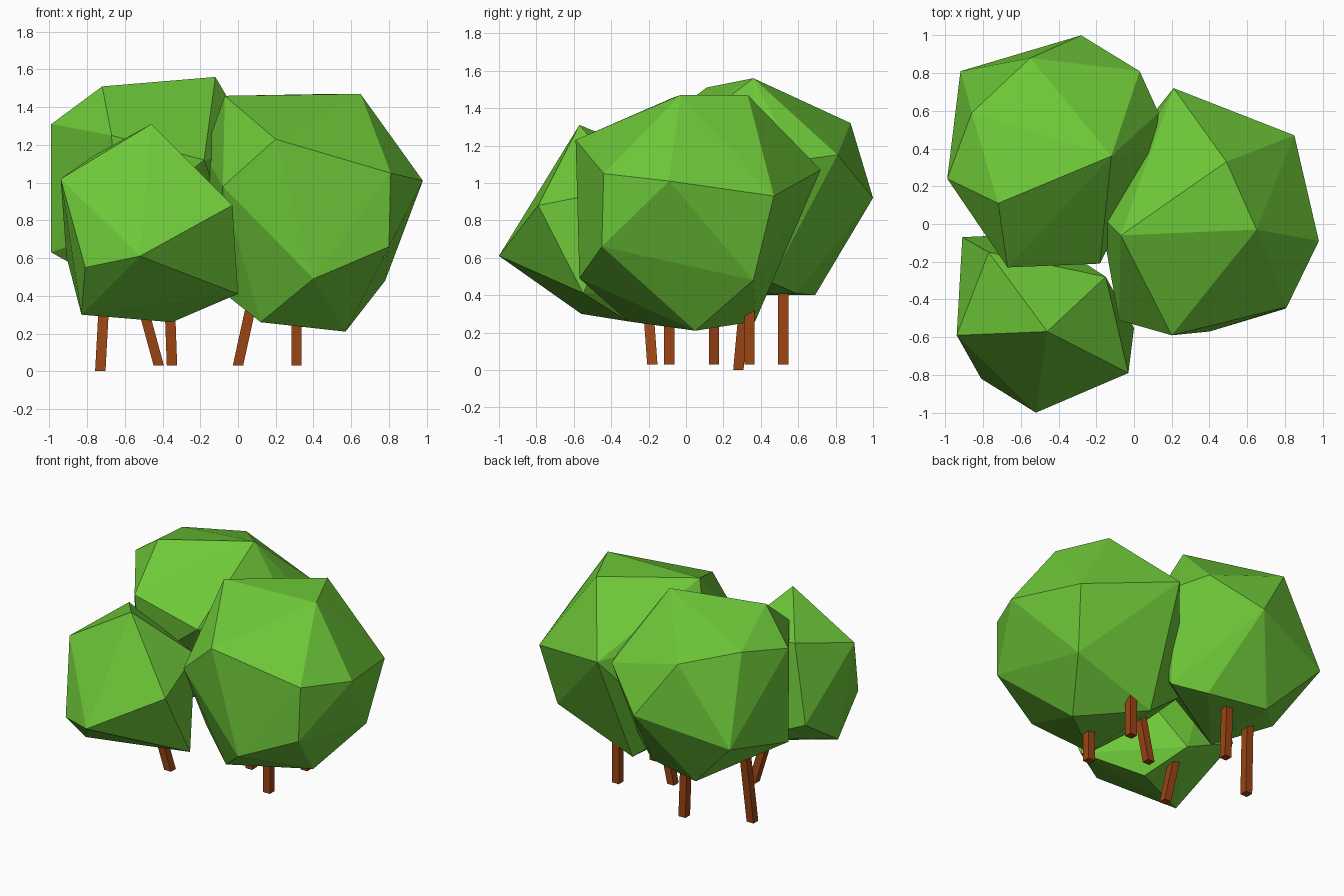
import bpy
import bmesh
from mathutils import Vector

# Remove the default cube only
default_cube = bpy.data.objects.get("Cube")
if default_cube:
    bpy.data.objects.remove(default_cube, do_unlink=True)


def make_material(name, colour):
    material = bpy.data.materials.new(name)
    material.use_nodes = True
    material.diffuse_color = colour
    shader = material.node_tree.nodes["Principled BSDF"]
    shader.inputs["Base Color"].default_value = colour
    shader.inputs["Roughness"].default_value = 0.9
    return material


leaf_green = make_material("leaf green", (0.155, 0.575, 0.04, 1))
bark_brown = make_material("bark brown", (0.33, 0.06, 0.007, 1))


def add_object(name, bm, material):
    """Turn a bmesh into a flat shaded scene object of one colour."""
    bmesh.ops.recalc_face_normals(bm, faces=bm.faces[:])
    mesh = bpy.data.meshes.new(name)
    bm.to_mesh(mesh)
    bm.free()
    mesh.materials.append(material)
    obj = bpy.data.objects.new(name, mesh)
    bpy.context.scene.collection.objects.link(obj)
    return obj


def add_crown(name, top, middle, bottom):
    """Faceted leaf mass: a convex hull stretched over three tiers of corners."""
    bm = bmesh.new()
    for corner in top + middle + bottom:
        bm.verts.new(corner)
    hull = bmesh.ops.convex_hull(bm, input=bm.verts[:])
    spare = [v for v in hull["geom_interior"] + hull["geom_unused"]
             if isinstance(v, bmesh.types.BMVert)]
    bmesh.ops.delete(bm, geom=list(set(spare)), context="VERTS")
    return add_object(name, bm, leaf_green)


def add_trunk(name, foot, lean, width=0.055, height=0.55):
    """Square post that starts at foot and shifts by lean at its upper end."""
    bm = bmesh.new()
    bmesh.ops.create_cube(bm, size=1)
    for vert in bm.verts:
        rise = vert.co.z + 0.5
        offset = Vector((lean[0], lean[1], height)) * rise
        flat = Vector((vert.co.x * width, vert.co.y * width, 0))
        vert.co = Vector(foot) + flat + offset
    return add_object(name, bm, bark_brown)


# Large crown on the model's left
add_crown(
    "left_crown",
    top=[(.65, -.03, 1.47), (.49, .33, 1.47), (-.07, -.06, 1.46), (.2, -.59, 1.23)],
    middle=[(.98, -.09, 1.01), (.85, .47, .93), (.21, .72, 1.07), (.81, -.44, 1.05),
            (.8, -.45, .66), (-.08, -.51, .98), (-.18, .05, 1.15)],
    bottom=[(.4, -.57, .49), (.78, .36, .48), (.57, .05, .21), (.12, -.31, .26),
            (.17, .37, .26), (-.13, .3, .5), (-.12, -.2, .45)],
)

# Tall crown at the back
add_crown(
    "back_crown",
    top=[(-.12, .36, 1.56), (-.72, .11, 1.51), (-.86, .59, 1.38), (-.55, .88, 1.32),
         (-.99, .24, 1.31), (-.67, -.23, 1.25)],
    middle=[(.03, .81, 1.15), (.13, .59, 1.12), (.11, .38, 1.17), (-.18, -.21, 1.12),
            (-.28, 1, .92), (-.92, .81, .77)],
    bottom=[(-.99, .24, .63), (-.65, -.18, .75), (-.56, .69, .4), (-.14, .59, .41),
            (.06, .45, .47), (-.58, .1, .4)],
)

# Small crown at the front
add_crown(
    "front_crown",
    top=[(-.46, -.57, 1.31), (-.77, -.15, 1.14), (-.94, -.59, 1.02)],
    middle=[(-.03, -.79, .88), (-.52, -1, .61), (-.81, -.82, .55), (-.91, -.07, .61),
            (-.15, -.28, .98)],
    bottom=[(-.83, -.56, .3), (0, -.55, .41), (-.35, -.31, .26), (-.5, -.05, .42)],
)

# Thin trunks, each with its foot and its lean
trunks = {
    "left_front_trunk": ((.31, -.09, .03), (0, 0)),
    "left_back_trunk": ((.31, .34, .03), (0, 0)),
    "middle_trunk": ((0, .15, .03), (.12, 0)),
    "back_trunk": ((-.35, .52, .03), (-.02, 0)),
    "right_trunk": ((-.73, .28, 0), (.03, .05)),
    "front_trunk": ((-.42, -.18, .03), (-.15, -.04)),
}
for trunk_name, (foot, lean) in trunks.items():
    add_trunk(trunk_name, foot, lean)
